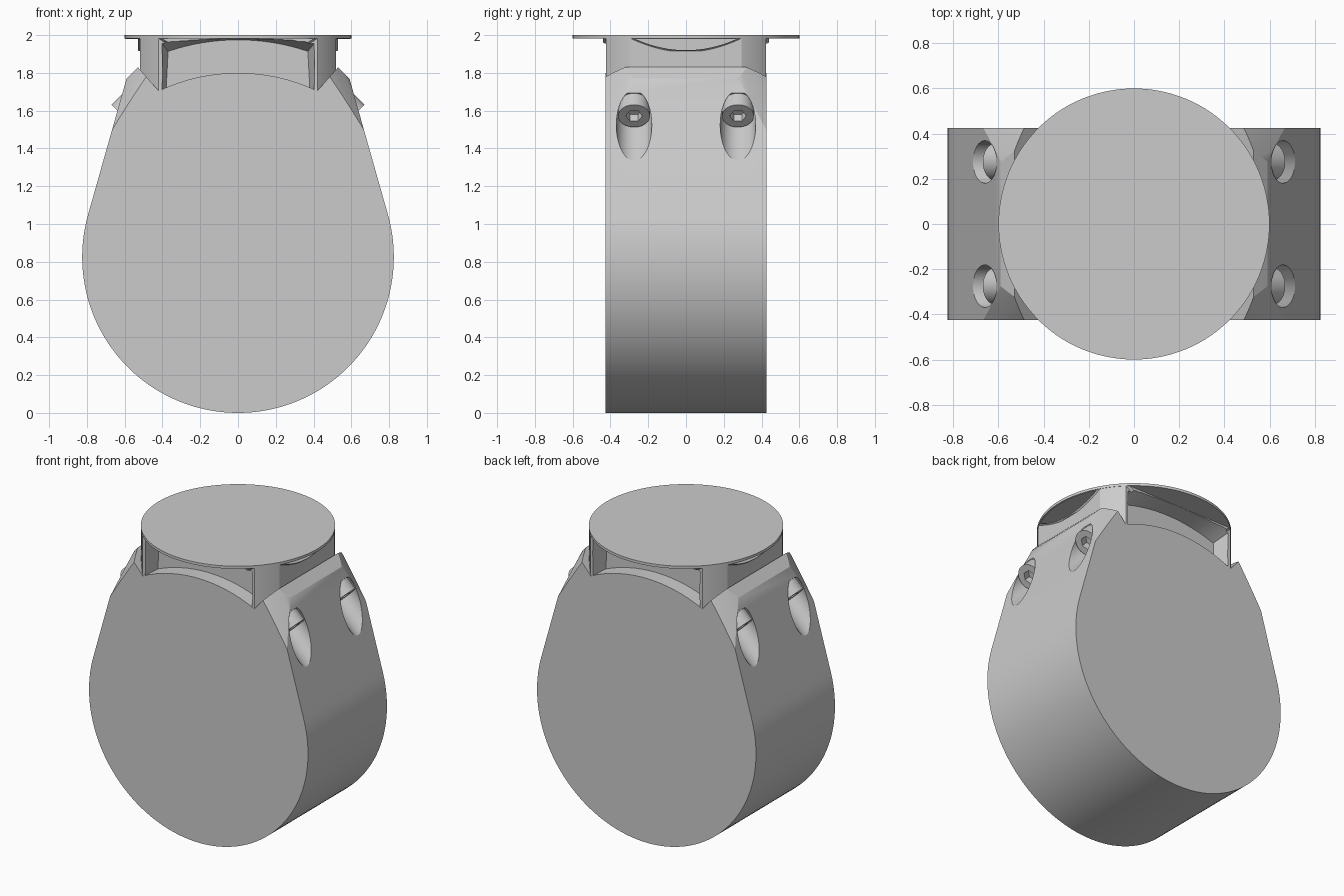
import bpy, bmesh
from math import sin, cos, pi, radians, sqrt
from mathutils import Vector

if "Cube" in bpy.data.objects:
    bpy.data.objects.remove(bpy.data.objects["Cube"])

grey = bpy.data.materials.new("plain_grey")
grey.use_nodes = True
grey.diffuse_color = (0.6, 0.6, 0.6, 1)
grey.node_tree.nodes["Principled BSDF"].inputs["Base Color"].default_value = (0.6, 0.6, 0.6, 1)

R = 0.825        # barrel radius, also its centre height
HALF = 0.425     # half thickness of the body


def loft(name, ring_a, ring_b):
    """Closed solid between two rings with equal point counts."""
    bm = bmesh.new()
    a = [bm.verts.new(p) for p in ring_a]
    b = [bm.verts.new(p) for p in ring_b]
    n = len(a)
    bm.faces.new(a)
    bm.faces.new(b[::-1])
    for i in range(n):
        bm.faces.new((a[i], b[i], b[(i + 1) % n], a[(i + 1) % n]))
    bmesh.ops.recalc_face_normals(bm, faces=bm.faces)
    mesh = bpy.data.meshes.new(name)
    bm.to_mesh(mesh)
    bm.free()
    mesh.materials.append(grey)
    obj = bpy.data.objects.new(name, mesh)
    bpy.context.collection.objects.link(obj)
    return obj


def along_y(name, prof_a, ya, prof_b, yb):
    return loft(name, [(x, ya, z) for x, z in prof_a], [(x, yb, z) for x, z in prof_b])


def rod(name, start, end, r0, r1=None, sides=48):
    """Cylinder or cone frustum between two points."""
    start, end = Vector(start), Vector(end)
    turn = (end - start).to_track_quat('Z', 'Y')

    def ring(c, r):
        return [c + turn @ Vector((r * cos(t), r * sin(t), 0))
                for t in (2 * pi * i / sides for i in range(sides))]
    return loft(name, ring(start, r0), ring(end, r0 if r1 is None else r1))


def activate(obj):
    bpy.ops.object.select_all(action='DESELECT')
    obj.select_set(True)
    bpy.context.view_layer.objects.active = obj


def combine(obj, tool, operation):
    """Apply a boolean and discard the tool."""
    activate(obj)
    mod = obj.modifiers.new("cut", 'BOOLEAN')
    mod.operation = operation
    mod.solver = 'EXACT'
    mod.object = tool
    bpy.ops.object.modifier_apply(modifier=mod.name)
    bpy.data.objects.remove(tool)


def arc(r, half_width, n=16):
    """Points on a circle round the barrel centre, from left to right over the top."""
    xs = [half_width * (2 * i / n - 1) for i in range(n + 1)]
    return [(x, R + sqrt(r * r - x * x)) for x in xs]


# Body: round barrel with tangent sides, bevelled shoulders and an arched seat
t0 = radians(15.8)
steps = 80
barrel = [(R * cos(t), R + R * sin(t)) for t in
          (pi - t0 + (pi + 2 * t0) * i / steps for i in range(steps + 1))]
shoulder = [(0.59, 1.77), (0.53, 1.83)]
profile = (barrel + shoulder + arc(0.975, 0.42)[::-1]
           + [(-x, z) for x, z in shoulder[::-1]])
body = along_y("body", profile, -HALF, profile, HALF)

# Conical rounding of the shoulder corners
combine(body, rod("corner_cone", (0, 0, -0.1), (0, 0, 1.95), 1.614, 0.558, 128), 'INTERSECT')

# Four angled screws in counterbored holes
for sx, side in ((1, "left"), (-1, "right")):
    for sy, end in ((-1, "front"), (1, "back")):
        face = Vector((sx * 0.61, sy * 0.275, 1.572))
        out = Vector((sx, 0, -1)).normalized()
        combine(body, rod("bore", face - out * 0.085, face + out * 0.5, 0.094), 'DIFFERENCE')
        screw = rod(f"screw_{end}_{side}", face - out * 0.1, face, 0.084)
        combine(screw, rod("socket", face - out * 0.05, face + out * 0.05, 0.044, sides=6),
                'DIFFERENCE')

# Neck block with corners rounded to the flange radius
rect = [(-0.52, 1.6), (0.52, 1.6), (0.52, 1.99), (-0.52, 1.99)]
neck = along_y("neck", rect, -HALF + 0.001, rect, HALF - 0.001)
combine(neck, rod("neck_round", (0, 0, 1.5), (0, 0, 2.1), 0.598, sides=128), 'INTERSECT')

# Flange: flared underside below a thin round plate
flare = rod("flare", (0, 0, 1.915), (0, 0, 1.985), 0.525, 0.6, 128)
combine(neck, flare, 'UNION')

# Arched pockets in the front and back of the neck
for s in (-1, 1):
    inner = arc(0.97, 0.38) + arc(1.15, 0.37)[::-1]
    outer = arc(0.97, 0.42) + [(x * 1.15, 1.984) for x, z in arc(1.15, 0.37)[::-1]]
    pocket = along_y("pocket", inner, s * 0.32, outer, s * 0.5)
    combine(neck, pocket, 'DIFFERENCE')
    rim = [(x * 1.6, z) for x, z in ((-0.37, 1.9), (0.37, 1.9), (0.37, 1.984), (-0.37, 1.984))]
    combine(neck, along_y("rim_clear", rim, s * 0.44, rim, s * 0.7), 'DIFFERENCE')

# Shallow lens-shaped scoops on the two sides of the flange
for s in (-1, 1):
    lens = [(0.27 * (i / 8 - 1), 1.92 + 0.06 * (i / 8 - 1) ** 2) for i in range(17)]
    scoop = loft("scoop", [(s * 0.46, y, z) for y, z in lens],
                 [(s * 0.7, y, z) for y, z in lens])
    combine(neck, scoop, 'DIFFERENCE')

rod("top_plate", (0, 0, 1.982), (0, 0, 2.0), 0.6, sides=128)

# Smooth curved surfaces, keep edges crisp
for obj in list(bpy.context.collection.objects):
    if obj.type == 'MESH' and grey.name in obj.data.materials:
        activate(obj)
        bpy.ops.object.shade_smooth_by_angle(angle=radians(25))
